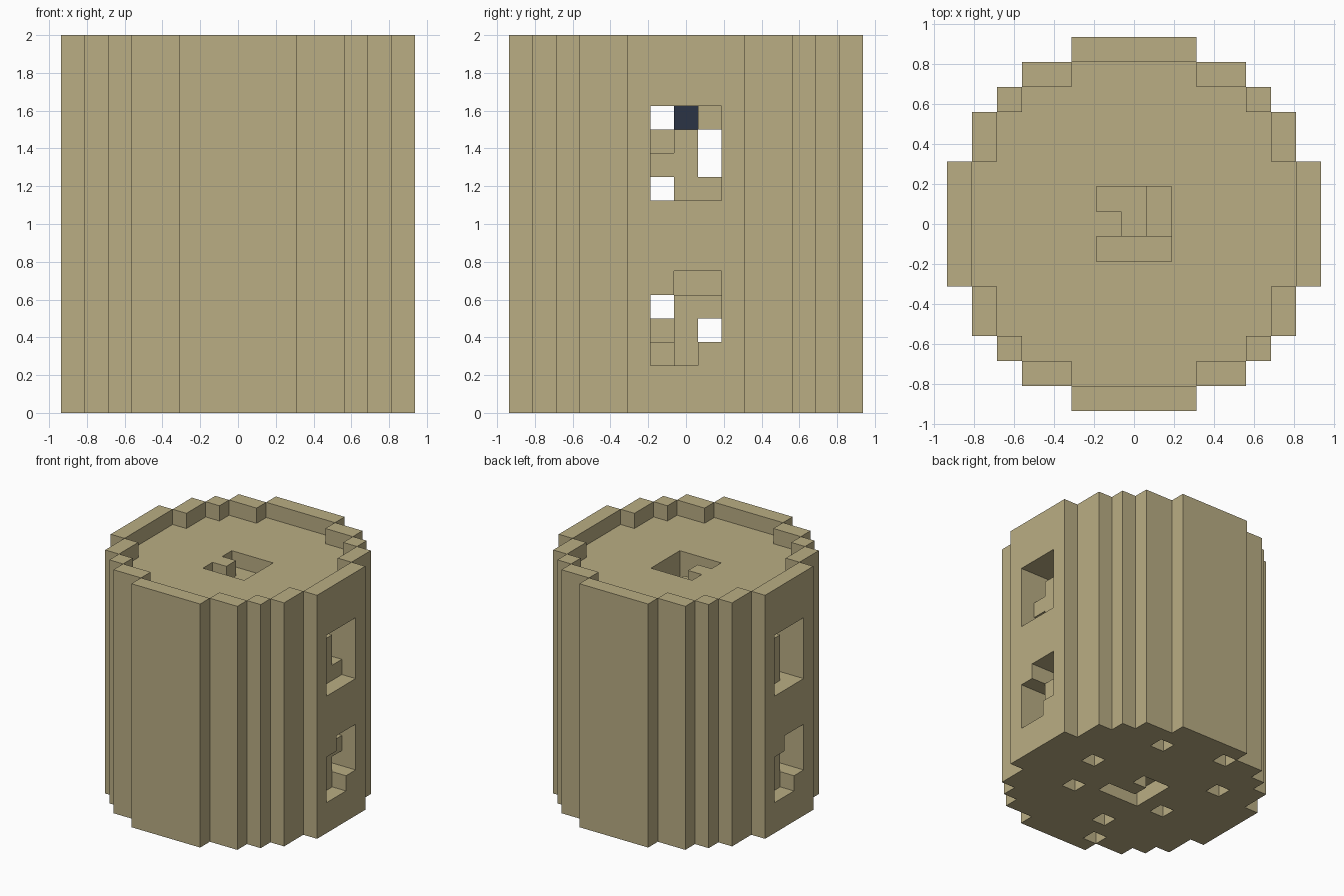
import bpy
import bmesh
from mathutils import Vector

cube = bpy.data.objects.get("Cube")
if cube:
    bpy.data.objects.remove(cube, do_unlink=True)

U = 0.125      # block size
TOP = 15       # index of the rim layer
HALF = [7, 7, 7, 6, 6, 5, 4, 2]   # half width of each row out from the middle


def material(name, rgb):
    m = bpy.data.materials.new(name)
    m.use_nodes = True
    m.diffuse_color = (*rgb, 1)
    m.node_tree.nodes["Principled BSDF"].inputs["Base Color"].default_value = (*rgb, 1)
    return m


def build(name, cells, solid, mat):
    """Mesh of the exposed block faces of the given cells."""
    bm = bmesh.new()
    verts = {}

    def vert(p):
        key = tuple(round(2 * c) for c in p)
        if key not in verts:
            verts[key] = bm.verts.new((p.x * U, p.y * U, (p.z + 0.5) * U))
        return verts[key]

    axes = [Vector(a) for a in ((1, 0, 0), (0, 1, 0), (0, 0, 1))]
    for c in sorted(cells):
        for i in range(3):
            for s in (1, -1):
                n = axes[i] * s
                if tuple(int(v) for v in Vector(c) + n) in solid:
                    continue
                u, v = axes[(i + 1) % 3], axes[(i + 2) % 3] * s
                mid = Vector(c) + n / 2
                bm.faces.new([vert(mid + (a * u + b * v) / 2)
                              for a, b in ((-1, -1), (1, -1), (1, 1), (-1, 1))])
    me = bpy.data.meshes.new(name)
    bm.to_mesh(me)
    bm.free()
    me.materials.append(mat)
    ob = bpy.data.objects.new(name, me)
    bpy.context.collection.objects.link(ob)


tan = material("tan", (0.49, 0.42, 0.23))
navy = material("dark_navy", (0.024, 0.033, 0.06))

# Stepped round plan and its one-block outline
plan = {(x, y) for y in range(-7, 8) for x in range(-HALF[abs(y)], HALF[abs(y)] + 1)}
sides = ((1, 0), (-1, 0), (0, 1), (0, -1))
outline = {(x, y) for x, y in plan if any((x + a, y + b) not in plan for a, b in sides)}
body = {(x, y, z) for x, y in plan for z in range(TOP)}
rim = {(x, y, TOP) for x, y in outline}

# Side openings: top row first, depth of each block; T runs straight through
T = 99
windows = {12: ((T, 3, 2), (2, 1, T), (1, 1, T), (T, 1, 1)),
           5: ((0, 2, 2), (T, 1, 1), (3, 1, T), (2, 1, 0))}
for z0, rows in windows.items():
    for r, row in enumerate(rows):
        for y, depth in zip((-1, 0, 1), row):
            for x in range(-7, 8):
                if 7 - x < depth:
                    body.discard((x, y, z0 - r))
                # Same opening turned half round on the other side
                if x + 7 < min(depth, 4):
                    body.discard((x, -y, z0 - r))

# Pit in the top
pit = ((1, (1, 1, 2)), (0, (0, 1, 2)), (-1, (2, 3, 3)))
for y, row in pit:
    for x, depth in zip((-1, 0, 1), row):
        for d in range(depth):
            body.discard((x, y, TOP - 1 - d))

# Small holes and the central groove in the underside
holes = [(2, 5), (4, 1), (-2, 6), (3, -2), (-4, 3), (-3, -1), (-1, -4), (-2, -6)]
groove = [(1, -1), (0, -1), (-1, -1), (-1, 0), (-1, 1), (0, 1)]
for x, y in holes + groove:
    body.discard((x, y, 0))

# Dark block at the back of one opening
core = {(4, 0, 12)}
body -= core
solid = body | rim | core
build("body", body, solid, tan)
build("rim", rim, solid, tan)
build("dark_core", core, solid, navy)
